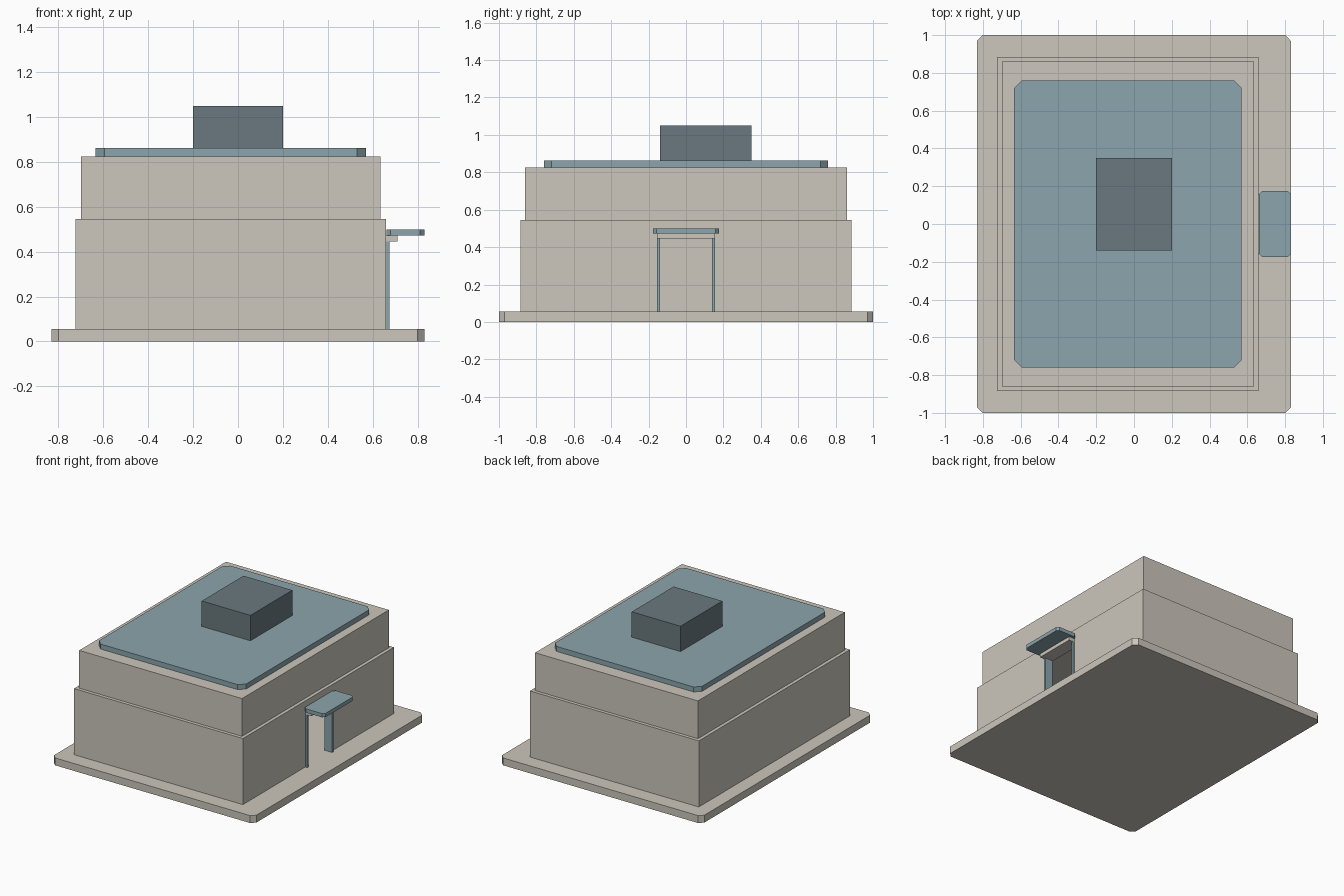
import bpy
import bmesh

cube = bpy.data.objects.get("Cube")
if cube:
    bpy.data.objects.remove(cube, do_unlink=True)


def material(name, srgb):
    linear = [((c / 255 + 0.055) / 1.055) ** 2.4 for c in srgb] + [1.0]
    mat = bpy.data.materials.new(name)
    mat.use_nodes = True
    mat.diffuse_color = linear
    shader = next(n for n in mat.node_tree.nodes if n.type == "BSDF_PRINCIPLED")
    shader.inputs["Base Color"].default_value = linear
    return mat


def box(name, mat, x, y, z, chamfer=0.0):
    """Box between the given ranges, with optional chamfered upright corners."""
    bm = bmesh.new()
    bmesh.ops.create_cube(bm, size=1.0)
    for v in bm.verts:
        for axis, (low, high) in enumerate((x, y, z)):
            v.co[axis] = low if v.co[axis] < 0 else high
    if chamfer:
        upright = [e for e in bm.edges
                   if abs(e.verts[0].co.z - e.verts[1].co.z) > 1e-4]
        bmesh.ops.bevel(bm, geom=upright, offset=chamfer, segments=1,
                        affect="EDGES", offset_type="OFFSET")
    bmesh.ops.recalc_face_normals(bm, faces=bm.faces)
    mesh = bpy.data.meshes.new(name)
    bm.to_mesh(mesh)
    bm.free()
    mesh.materials.append(mat)
    obj = bpy.data.objects.new(name, mesh)
    bpy.context.collection.objects.link(obj)
    return obj


def cut(target, cutter):
    """Subtract the cutter from the target, then discard the cutter."""
    mod = target.modifiers.new("cut", "BOOLEAN")
    mod.operation = "DIFFERENCE"
    mod.solver = "EXACT"
    mod.object = cutter
    bpy.context.view_layer.update()
    graph = bpy.context.evaluated_depsgraph_get()
    mesh = bpy.data.meshes.new_from_object(target.evaluated_get(graph))
    target.modifiers.clear()
    target.data = mesh
    bpy.data.objects.remove(cutter, do_unlink=True)


stone = material("warm stone", (204, 199, 188))
blue = material("slate blue", (139, 165, 173))
grey = material("dark grey", (106, 121, 126))

# Ground slab
floor = 0.055
box("base_slab", stone, (-0.83, 0.83), (-1, 1), (0, floor), 0.03)

# Hollow lower storey with a door opening on the left side
lower = box("lower_storey", stone, (-0.725, 0.66), (-0.885, 0.885), (floor, 0.545))
cut(lower, box("room_cutter", stone, (-0.67, 0.61), (-0.83, 0.83), (0, 0.5)))
cut(lower, box("door_cutter", stone, (0.5, 0.8), (-0.155, 0.155), (0, 0.445)))

# Upper storey and roof
box("upper_storey", stone, (-0.7, 0.635), (-0.86, 0.86), (0.545, 0.825))
box("roof_plate", blue, (-0.635, 0.57), (-0.76, 0.76), (0.825, 0.862), 0.04)
box("roof_unit", grey, (-0.2, 0.2), (-0.14, 0.35), (0.862, 1.05))

# Door frame and canopy
for name, side in (("left_door_post", 1), ("right_door_post", -1)):
    box(name, blue, (0.612, 0.676), sorted((side * 0.138, side * 0.155)), (floor, 0.445))
box("door_header", stone, (0.655, 0.71), (-0.155, 0.155), (0.445, 0.472))
box("door_canopy", blue, (0.662, 0.83), (-0.176, 0.176), (0.472, 0.5), 0.018)
